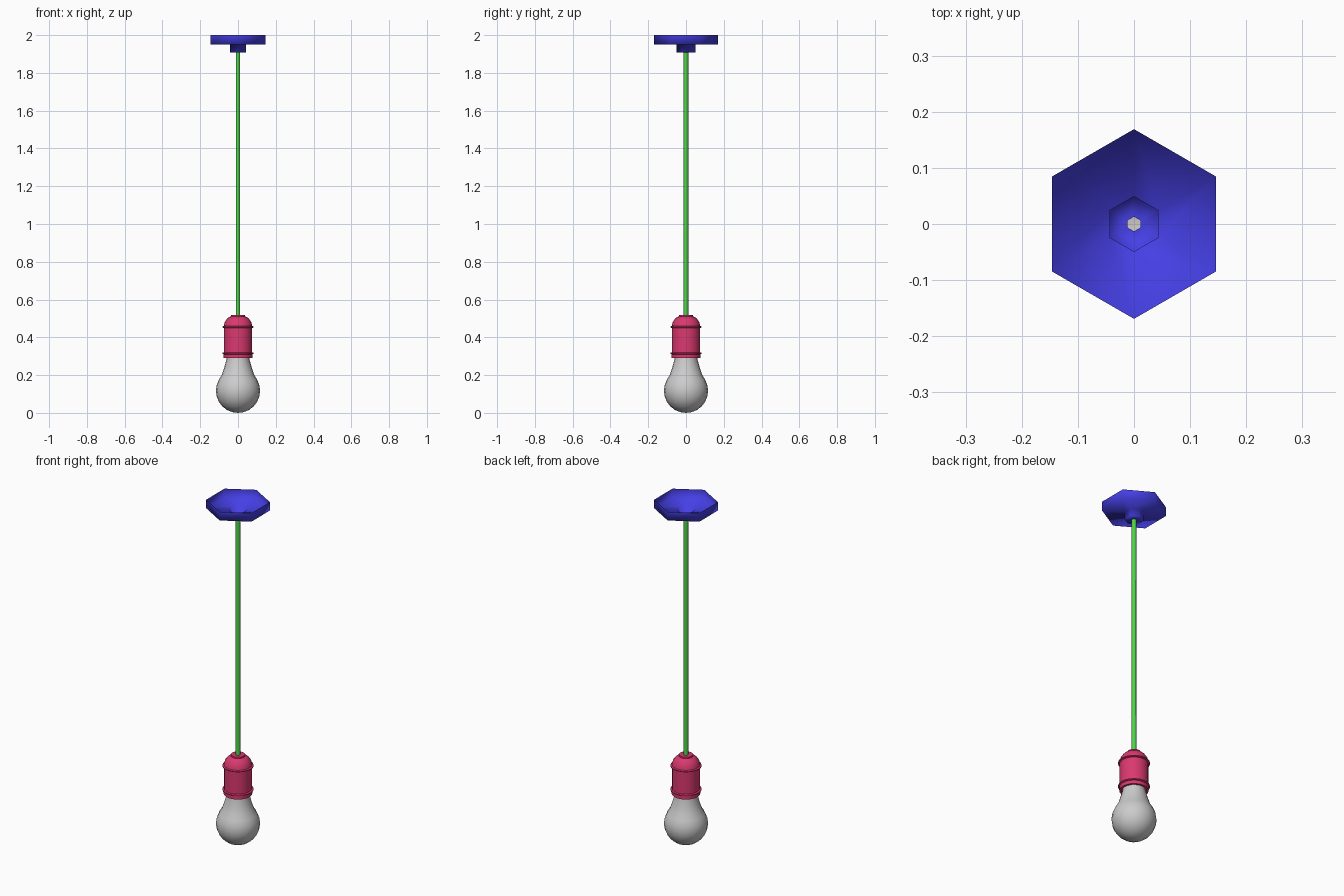
import bpy, bmesh
from math import sin, cos, pi

if "Cube" in bpy.data.objects:
    bpy.data.objects.remove(bpy.data.objects["Cube"])


def lathe(name, profile, sides, color=None, angle=None):
    """Spin an (r, z) profile about z; r = 0 makes a pole."""
    bm = bmesh.new()
    rings = []
    for r, z in profile:
        if r == 0:
            rings.append([bm.verts.new((0, 0, z))] * sides)
        else:
            rings.append([bm.verts.new((r * cos(pi / 2 + 2 * pi * i / sides),
                                        r * sin(pi / 2 + 2 * pi * i / sides), z))
                          for i in range(sides)])
    for a, b in zip(rings, rings[1:]):
        for i in range(sides):
            j = (i + 1) % sides
            quad = list(dict.fromkeys([a[i], a[j], b[j], b[i]]))
            bm.faces.new(quad)
    mesh = bpy.data.meshes.new(name)
    bm.to_mesh(mesh)
    bm.free()
    obj = bpy.data.objects.new(name, mesh)
    bpy.context.collection.objects.link(obj)
    if color:
        mat = bpy.data.materials.new(name + "_colour")
        mat.diffuse_color = (*color, 1)
        mat.use_nodes = True
        mat.node_tree.nodes["Principled BSDF"].inputs["Base Color"].default_value = mat.diffuse_color
        mesh.materials.append(mat)
    mesh.shade_smooth()
    if angle:
        mesh.set_sharp_from_angle(angle=angle)
    return obj


# Bulb: round globe blending into a tapered neck that enters the socket
R, CZ = 0.117, 0.117
globe = [(0, 0)] + [(R * sin(t * pi / 12), CZ - R * cos(t * pi / 12))
                    for t in range(1, 9)]
lathe("bulb", globe + [(0.085, 0.203), (0.073, 0.24), (0.06, 0.285), (0.057, 0.32)], 20)

# Socket: cylinder with two thin ridges and a domed cap, open in the middle for the cord
socket = [(0.062, 0.31), (0.064, 0.29), (0.076, 0.29),
          (0.076, 0.31), (0.083, 0.313), (0.083, 0.318), (0.075, 0.321),
          (0.075, 0.449), (0.083, 0.452), (0.083, 0.457), (0.075, 0.46),
          (0.071, 0.479), (0.06, 0.496), (0.048, 0.507), (0.037, 0.511),
          (0.037, 0.519), (0.013, 0.519)]
lathe("socket", socket, 20, (0.7, 0.04, 0.16), 0.7)

# Cord: hollow six-sided tube
lathe("cord", [(0.013, 0.515), (0.013, 1.912)], 6, (0.08, 0.65, 0.07))

# Ceiling canopy: open-topped six-sided dish with a small neck
canopy = [(0.013, 1.908), (0.049, 1.908), (0.049, 1.95), (0.169, 1.95), (0.169, 2.0)]
lathe("ceiling_canopy", canopy, 6, (0.06, 0.05, 0.78))
